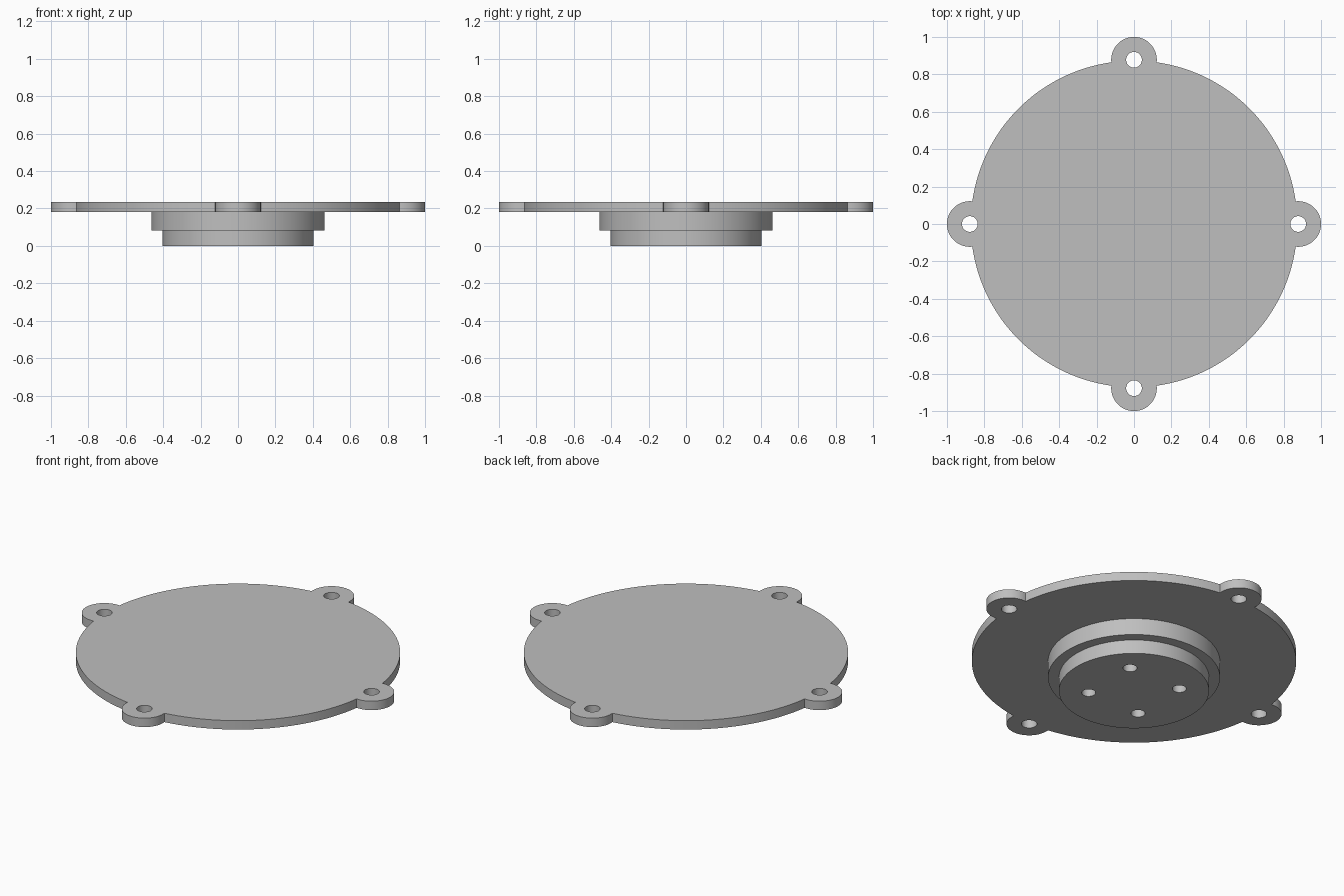
import bpy, bmesh
from math import acos, atan2, cos, sin, pi
from mathutils import Vector

PLATE_R, EAR_R, EAR_AT = 0.873, 0.122, 0.878
PLATE_Z, TOP_Z, STEP_Z = 0.182, 0.235, 0.083
RIM_R, BOSS_R = 0.463, 0.404
HOLE_R, BOSS_HOLE_R, BOSS_HOLE_AT = 0.042, 0.038, 0.245

cube = bpy.data.objects.get("Cube")
if cube:
    bpy.data.objects.remove(cube)

grey = bpy.data.materials.new("plain grey")
grey.use_nodes = True
colour = (0.52, 0.52, 0.52, 1)
grey.diffuse_color = colour
grey.node_tree.nodes["Principled BSDF"].inputs["Base Color"].default_value = colour


def arc(centre, radius, start, end, steps):
    """Points along an arc, end points included."""
    angles = [start + (end - start) * i / steps for i in range(steps + 1)]
    return [centre + Vector((cos(a), sin(a))) * radius for a in angles]


def prism(name, outline, bottom, top):
    """Extrude a flat outline between two heights."""
    bm = bmesh.new()
    face = bm.faces.new([bm.verts.new((p.x, p.y, bottom)) for p in outline])
    solid = bmesh.ops.extrude_face_region(bm, geom=[face])
    verts = [v for v in solid["geom"] if isinstance(v, bmesh.types.BMVert)]
    bmesh.ops.translate(bm, verts=verts, vec=(0, 0, top - bottom))
    bmesh.ops.recalc_face_normals(bm, faces=bm.faces)
    mesh = bpy.data.meshes.new(name)
    bm.to_mesh(mesh)
    bm.free()
    mesh.materials.append(grey)
    obj = bpy.data.objects.new(name, mesh)
    bpy.context.collection.objects.link(obj)
    return obj


def disc(name, centre, radius, bottom, top, sides):
    return prism(name, arc(centre, radius, 0, 2 * pi, sides)[:-1], bottom, top)


def combine(target, tool, operation):
    """Apply a boolean and discard its tool."""
    mod = target.modifiers.new("combine", "BOOLEAN")
    mod.operation, mod.object, mod.solver = operation, tool, "EXACT"
    bpy.context.view_layer.objects.active = target
    bpy.ops.object.modifier_apply(modifier=mod.name)
    bpy.data.objects.remove(tool)


# Round plate outline with a rounded ear on each axis
origin = Vector((0, 0))
half = acos((PLATE_R**2 + EAR_AT**2 - EAR_R**2) / (2 * PLATE_R * EAR_AT))
sweep = atan2(PLATE_R * sin(half), PLATE_R * cos(half) - EAR_AT)
outline = []
for quarter in range(4):
    turn = quarter * pi / 2
    ear = Vector((cos(turn), sin(turn))) * EAR_AT
    outline += arc(ear, EAR_R, turn - sweep, turn + sweep, 32)
    outline += arc(origin, PLATE_R, turn + half, turn + pi / 2 - half, 40)[1:-1]
cover = prism("flanged_cover", outline, PLATE_Z, TOP_Z)

# Stepped hub below the plate
overlap = (PLATE_Z + TOP_Z) / 2
combine(cover, disc("hub_rim", origin, RIM_R, STEP_Z, overlap, 128), "UNION")
combine(cover, disc("hub_boss", origin, BOSS_R, 0, overlap - 0.01, 128), "UNION")

# Through holes in the ears, blind holes in the hub
for quarter in range(4):
    turn = quarter * pi / 2
    ear = Vector((cos(turn), sin(turn))) * EAR_AT
    combine(cover, disc("ear_hole", ear, HOLE_R, 0.1, 0.3, 40), "DIFFERENCE")
    spot = Vector((cos(turn + pi / 4), sin(turn + pi / 4))) * BOSS_HOLE_AT
    combine(cover, disc("hub_hole", spot, BOSS_HOLE_R, -0.1, PLATE_Z, 40), "DIFFERENCE")

# Smooth the round walls, keep the rims sharp
bpy.ops.object.select_all(action="DESELECT")
cover.select_set(True)
bpy.context.view_layer.objects.active = cover
bpy.ops.object.shade_smooth_by_angle(angle=pi / 6)
